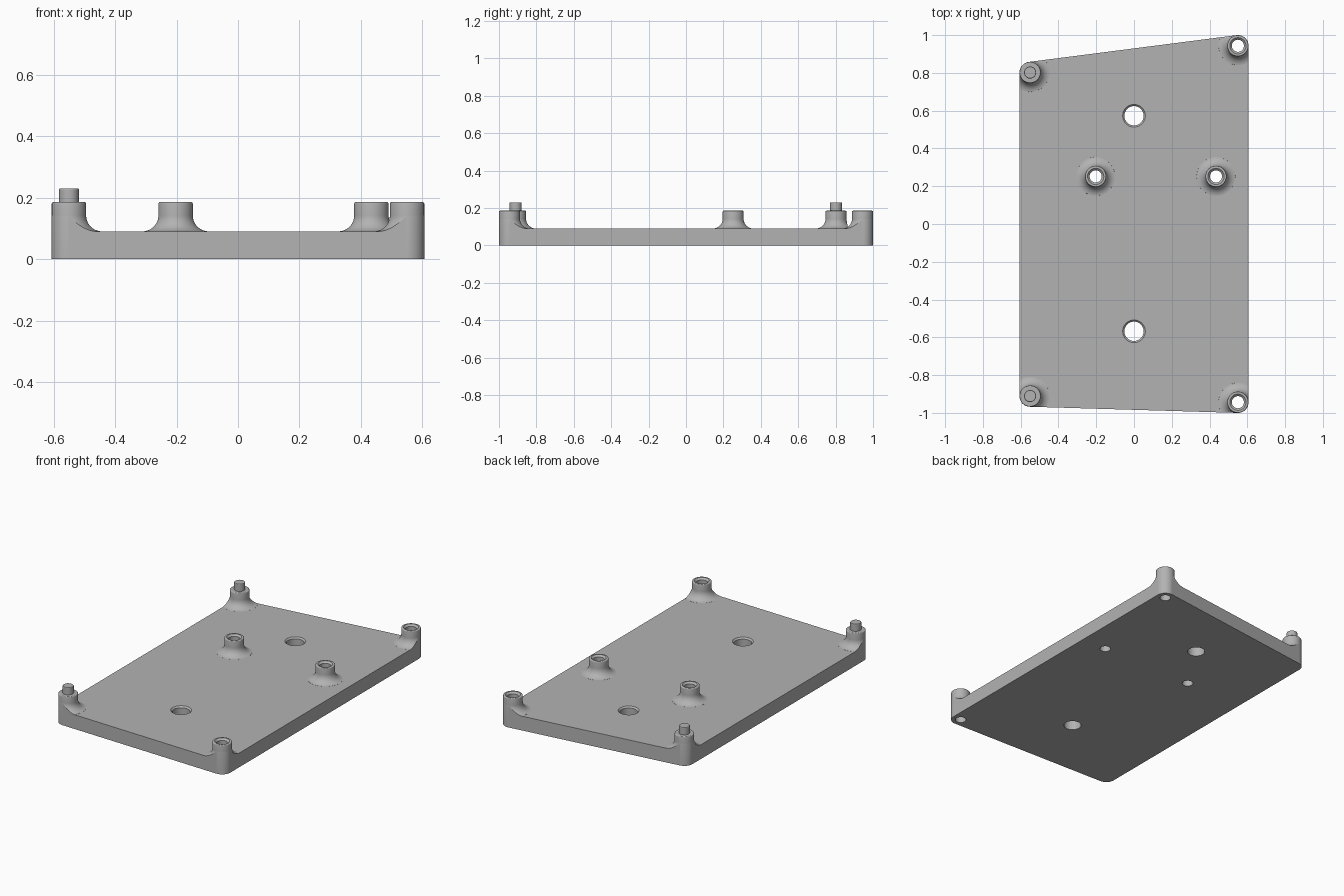
import bpy, bmesh, math
from mathutils import Vector

cube = bpy.data.objects.get("Cube")
if cube:
    bpy.data.objects.remove(cube)

TOP = 0.09      # plate thickness
POST = 0.185    # height of the posts
R = 0.056       # post radius
FILLET = 0.052
SEG = 64

grey = bpy.data.materials.new("plain grey")
grey.use_nodes = True
colour = (0.45, 0.45, 0.45, 1)
grey.diffuse_color = colour
grey.node_tree.nodes["Principled BSDF"].inputs["Base Color"].default_value = colour


def make_object(name, bm):
    bmesh.ops.recalc_face_normals(bm, faces=bm.faces)
    mesh = bpy.data.meshes.new(name)
    bm.to_mesh(mesh)
    bm.free()
    mesh.materials.append(grey)
    obj = bpy.data.objects.new(name, mesh)
    bpy.context.collection.objects.link(obj)
    return obj


def lathe(name, x, y, profile):
    """Solid of revolution from (radius, height) pairs, capped at both ends."""
    bm = bmesh.new()
    rings = []
    for r, z in profile:
        rings.append([bm.verts.new((x + r * math.cos(math.tau * i / SEG),
                                    y + r * math.sin(math.tau * i / SEG), z))
                      for i in range(SEG)])
    for a, b in zip(rings, rings[1:]):
        for i in range(SEG):
            j = (i + 1) % SEG
            bm.faces.new((a[i], a[j], b[j], b[i]))
    bm.faces.new(rings[0])
    bm.faces.new(rings[-1])
    return make_object(name, bm)


def prism(name, points, z0, z1):
    bm = bmesh.new()
    face = bm.faces.new([bm.verts.new((x, y, z0)) for x, y in points])
    moved = bmesh.ops.extrude_face_region(bm, geom=[face])["geom"]
    verts = [v for v in moved if isinstance(v, bmesh.types.BMVert)]
    bmesh.ops.translate(bm, verts=verts, vec=(0, 0, z1 - z0))
    return make_object(name, bm)


def combine(target, tool, operation):
    mod = target.modifiers.new("combine", "BOOLEAN")
    mod.operation = operation
    mod.solver = "EXACT"
    mod.object = tool
    bpy.context.view_layer.objects.active = target
    bpy.ops.object.modifier_apply(modifier=mod.name)
    bpy.data.objects.remove(tool)


def rounded_outline(corners, radius, steps=16):
    """Counter-clockwise polygon with an arc around each corner centre."""
    points = []
    n = len(corners)
    for i, c in enumerate(corners):
        c = Vector(c)
        before = c - Vector(corners[i - 1])
        after = Vector(corners[(i + 1) % n]) - c
        start = math.atan2(-before.x, before.y)
        sweep = (math.atan2(-after.x, after.y) - start) % math.tau
        for k in range(steps + 1):
            a = start + sweep * k / steps
            points.append((c.x + radius * math.cos(a), c.y + radius * math.sin(a)))
    return points


# Post positions
pin_posts = [(-0.55, 0.802), (-0.55, -0.911)]
hole_posts = [(0.55, 0.9435), (0.55, -0.9435), (-0.203, 0.252), (0.434, 0.252)]
plate_holes = [(0, 0.573), (0, -0.568)]
corners = [pin_posts[1], hole_posts[1], hole_posts[0], pin_posts[0]]

# Oversized slab, trimmed to the outline later
plate = prism("mounting_plate", [(-1, -1.5), (1, -1.5), (1, 1.5), (-1, 1.5)], 0, TOP)

# Posts with a flared foot and a softened rim
profile = [(R + FILLET + 0.004, TOP - 0.03)]
for k in range(1, 15):
    a = math.pi / 2 * k / 14
    profile.append((R + FILLET * (1 - math.sin(a)),
                    TOP + FILLET * (1 - math.cos(a))))
for k in range(5):
    a = math.pi / 2 * k / 4
    profile.append((R - 0.005 * (1 - math.cos(a)),
                    POST - 0.005 * (1 - math.sin(a))))
for x, y in pin_posts + hole_posts:
    combine(plate, lathe("post", x, y, profile), "UNION")

# Locating pins
for x, y in pin_posts:
    pin = lathe("pin", x, y, [(0.032, 0.15), (0.032, 0.227), (0.03, 0.23)])
    combine(plate, pin, "UNION")

# Trim to the rounded outline
combine(plate, prism("outline", rounded_outline(corners, R + 0.0005), -0.1, 0.4),
        "INTERSECT")

# Through holes with chamfered mouths
for spots, r, top, flare in ((hole_posts, 0.032, POST, 0.011),
                             (plate_holes, 0.051, TOP, 0.009)):
    for x, y in spots:
        drill = lathe("drill", x, y, [(r, -0.1), (r, top - flare),
                                      (r + flare, top), (r + flare, top + 0.05)])
        combine(plate, drill, "DIFFERENCE")

# Smooth curved faces, keep level faces flat
bpy.ops.object.select_all(action="DESELECT")
plate.select_set(True)
bpy.context.view_layer.objects.active = plate
bpy.ops.object.shade_smooth_by_angle(angle=math.radians(30))
for face in plate.data.polygons:
    if abs(face.normal.z) > 0.9999 or face.area > 0.05:
        face.use_smooth = False
